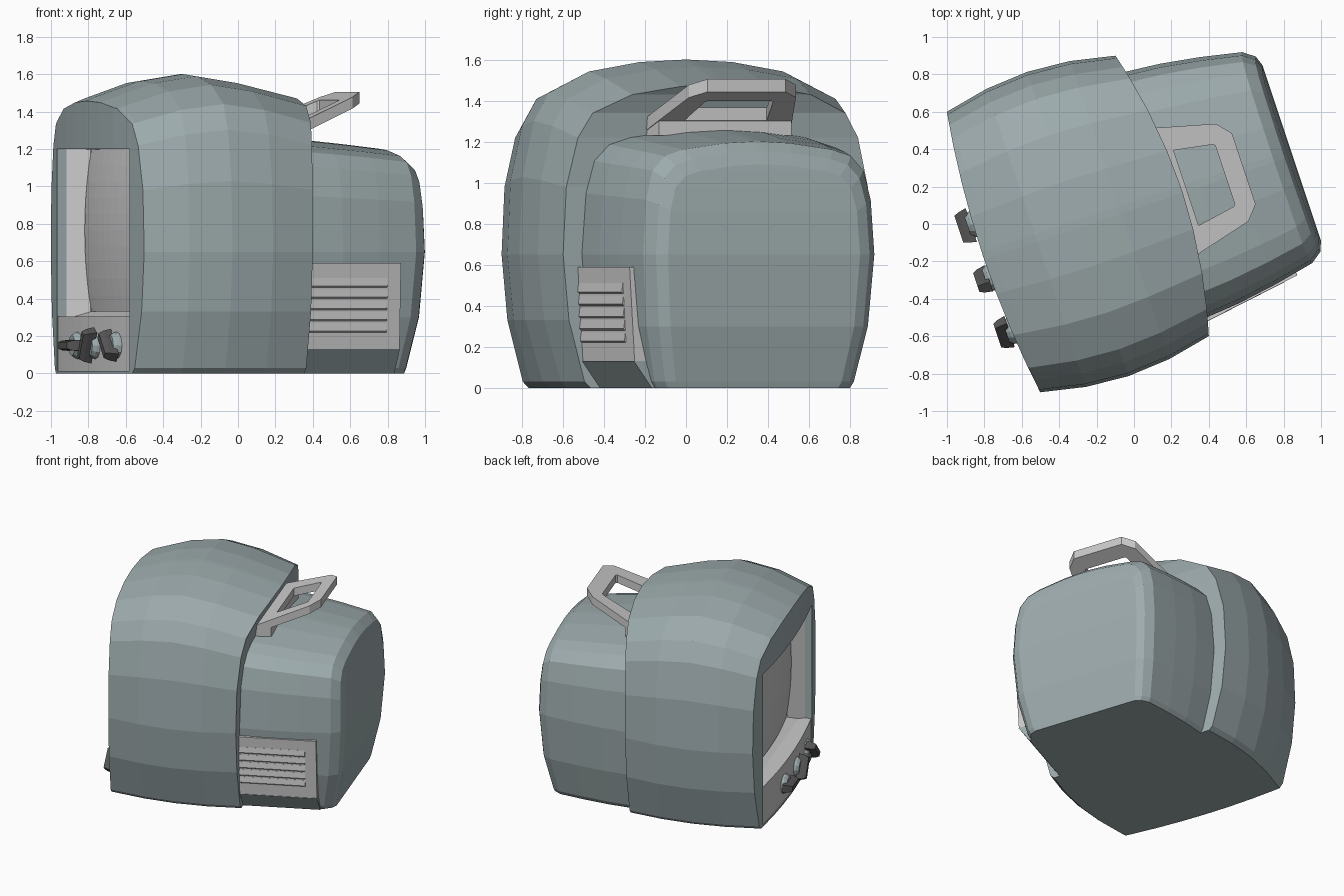
import bpy, bmesh, math

if "Cube" in bpy.data.objects:
    bpy.data.objects.remove(bpy.data.objects["Cube"])

C, S = 0.949, 0.316          # set is turned about z: u = depth (to back), v = width


def place(p):
    u, v, z = p
    v -= 0.095
    return (C * u + S * v, S * u - C * v, z)


def material(name, col):
    m = bpy.data.materials.new(name)
    m.diffuse_color = (*col, 1)
    m.use_nodes = True
    m.node_tree.nodes["Principled BSDF"].inputs["Base Color"].default_value = m.diffuse_color
    return m


TEAL = material("blue_grey", (0.34, 0.41, 0.42))
DARK = material("dark", (0.09, 0.09, 0.09))


def mesh(name, verts, faces, mat=None):
    bm = bmesh.new()
    vs = [bm.verts.new(place(p)) for p in verts]
    for f in faces:
        bm.faces.new([vs[i] for i in f])
    bmesh.ops.recalc_face_normals(bm, faces=bm.faces)
    me = bpy.data.meshes.new(name)
    bm.to_mesh(me)
    bm.free()
    ob = bpy.data.objects.new(name, me)
    bpy.context.collection.objects.link(ob)
    if mat:
        me.materials.append(mat)
    return ob


def loft(name, rings, mat=None, cap="strips"):
    n = len(rings[0])
    faces = [(r * n + i, r * n + (i + 1) % n, r * n + n + (i + 1) % n, r * n + n + i)
             for r in range(len(rings) - 1) for i in range(n)]
    for b in (0, (len(rings) - 1) * n):
        if cap == "strips":          # join mirrored points straight across
            for i in range(n // 2 - 1):
                faces.append((b + i, b + i + 1, b + n - 2 - i, b + n - 1 - i))
        elif cap == "ngon":
            faces.append([b + i for i in range(n)])
    return mesh(name, [p for r in rings for p in r], faces, mat)


def prism(name, outline, z0, z1, mat=None):
    return loft(name, [[(u, v, z) for u, v in outline] for z in (z0, z1)], mat, "ngon")


def boolean(ob, cutter, op):
    m = ob.modifiers.new("cut", "BOOLEAN")
    m.object, m.operation, m.solver = cutter, op, "EXACT"
    dg = bpy.context.evaluated_depsgraph_get()
    me = bpy.data.meshes.new_from_object(ob.evaluated_get(dg))
    ob.modifiers.clear()
    ob.data = me
    bpy.data.objects.remove(cutter)


def ring(half, u, sv, sz, bow=0.0):
    pts = []
    for v, z in half:
        zz = 0.65 + (z - 0.65) * sz if z > 0.65 else z
        t = (z - 0.65) / 0.65
        uu = u - bow * t * t * (1 if t < 0 else 0.3)
        pts.append((uu, v * sv, zz))
    return pts + [(p[0], -p[1], p[2]) for p in reversed(pts)]


def bulge(v, offset=0.0):
    return -0.82 + 0.06 * (v / 0.79) ** 2 + offset


# front shell: barrel-shaped hood, rear edge overhanging at the top middle
hood = [(.65, 0), (.68, .03), (.76, .33), (.79, .65), (.775, .98), (.72, 1.22),
        (.65, 1.34), (.46, 1.43), (.22, 1.47), (.02, 1.48)]
stations = [(-.95, .93, .91), (-.76, 1, 1), (-.52, 1.063, 1.1), (-.285, 1.085, 1.145),
            (-.05, 1.063, 1.1)]
back = [(.19 + (.11 * (1 - (v / .79) ** 2) if z > .65 else 0), v, z)
        for _, v, z in ring(hood, .19, 1, 1)]
shell = loft("front_shell", [ring(hood, *s) for s in stations] + [back], TEAL)
vs = [-1 + .2 * i for i in range(11)]
boolean(shell, prism("trim", [(bulge(v), v) for v in vs] + [(.5, 1), (.5, -1)], -1, 2), "INTERSECT")
boolean(shell, prism("window", [(-1, -.61), (-1, .61), (-.56, .61), (-.56, -.61)], .012, 1.2),
        "DIFFERENCE")

# rear body: tapered, rounded at the back
tub = [(.58, 0), (.6, .03), (.665, .3), (.695, .65), (.675, .95), (.635, 1.11),
       (.56, 1.19), (.45, 1.225), (.2, 1.26), (.02, 1.27)]
stations = [(.1, 1.01, 1.01, 0), (.4, .97, .965, .02), (.62, .92, .93, .05), (.838, .855, .89, .08),
            (.9, .79, .81, .09), (.92, .71, .71, .09)]
loft("rear_body", [ring(tub, *s) for s in stations], TEAL)

# picture frame around the screen
def rect(u, hw, z0, z1):
    return [(u, -hw, z0), (u, hw, z0), (u, hw, z1), (u, -hw, z1)]


loft("screen_bezel", [rect(-.735, .612, .29, 1.202), rect(-.62, .535, .33, 1.198)], None, "none")

# curved screen
N = 10
grid = []
for j in range(N + 1):
    for i in range(N + 1):
        a, b = 2 * i / N - 1, 2 * j / N - 1
        grid.append((-.615 - .075 * (1 - .5 * a * a - .5 * b * b), a * .54, .765 + b * .435))
mesh("screen", grid, [(j * (N + 1) + i, j * (N + 1) + i + 1, (j + 1) * (N + 1) + i + 1,
                       (j + 1) * (N + 1) + i) for j in range(N) for i in range(N)])

# control panel below the screen
vs = [-.61 + .122 * i for i in range(11)]
prism("control_panel", [(bulge(v, .006), v) for v in vs] + [(-.56, .61), (-.56, -.61)], .01, .305)


# knobs with turned grips
def disc(u, v, z, r, n=12):
    return [(u, v + r * math.cos(2 * math.pi * i / n), z + r * math.sin(2 * math.pi * i / n))
            for i in range(n)]


for k, (v, ang) in enumerate(((-.175, 0), (.125, 60), (.43, -45))):
    u, z = bulge(v, .02), .15
    loft(f"knob_base_{k + 1}", [disc(u, v, z, .075), disc(u - .03, v, z, .07),
                                disc(u - .05, v, z, .055)], TEAL, "ngon")
    c, s = math.cos(math.radians(ang)), math.sin(math.radians(ang))

    def bar(uu, l, w):
        return [(uu, v + a * c - b * s, z + a * s + b * c)
                for a, b in ((-l, -w), (l, -w), (l, w), (-l, w))]
    loft(f"knob_grip_{k + 1}", [bar(u - .03, .095, .03), bar(u - .075, .085, .026),
                                bar(u - .1, .075, .018)], DARK, "ngon")


# carrying handle: tilted frame rising from a flat foot behind the hood
def tilt(pts, d):
    return [(u, v, 1.3 + (u - .25) * .43 + d) for u, v in pts]


outer = [(.2, .372), (.25, .362), (.585, .275), (.65, .2), (.65, -.2), (.585, -.275),
         (.25, -.362), (.2, -.372)]
inner = [(.325, .21), (.335, .21), (.535, .175), (.545, .165), (.545, -.165), (.535, -.175),
         (.335, -.21), (.325, -.21)]
loops = [tilt(outer, -.028), tilt(outer, .034), tilt(inner, .034), tilt(inner, -.028)]
loft("handle", loops + [loops[0]], None, "none")
prism("handle_foot", [(.2, .37), (.32, .34), (.32, -.34), (.2, -.37)], 1.23, 1.32)


# side vent, on one side only, with a chamfered sill below
def side(z, d, u0=.13, u1=.74):
    def w(u):
        return .7 - (u - .19) * .15 + d
    return [(u0, w(u0), z), (u1, w(u1), z), (u1 - .02, .45, z), (u0, .45, z)]


loft("vent_panel", [side(.13, -.012), side(.59, .014)], None, "ngon")
loft("vent_sill", [side(0, -.1), side(.13, -.008)], TEAL, "ngon")
for i in range(5):
    z = .22 + .06 * i
    d = -.012 + (z - .13) * .056
    loft(f"vent_slat_{i + 1}", [side(z, d + .001, .19, .66), side(z + .008, d + .009, .19, .66),
                                side(z + .05, d + .004, .19, .66)], None, "ngon")
